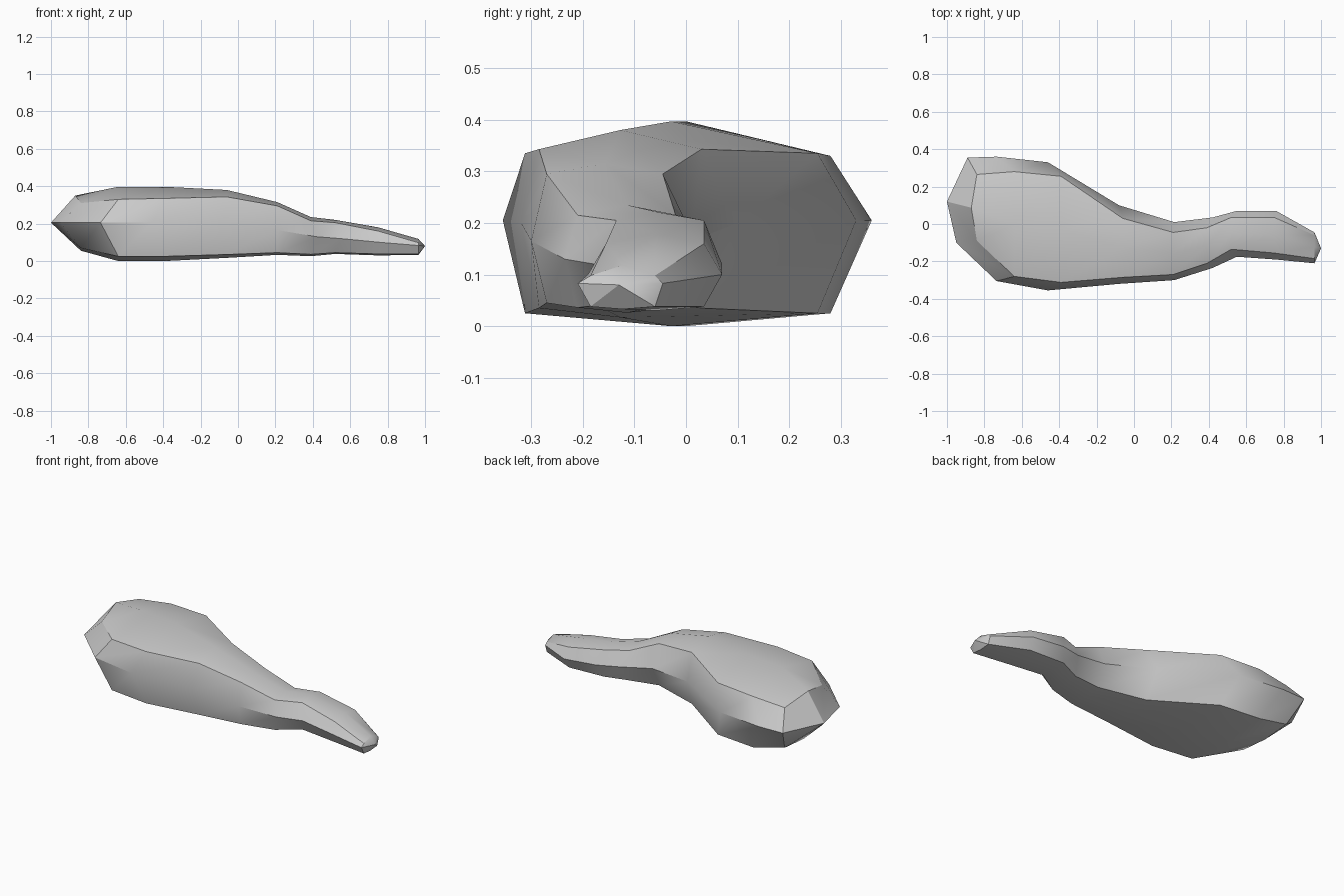
import bpy
import bmesh
from math import radians

default_cube = bpy.data.objects.get("Cube")
if default_cube:
    bpy.data.objects.remove(default_cube, do_unlink=True)


def make_material(name, color):
    material = bpy.data.materials.new(name)
    material.use_nodes = True
    material.diffuse_color = color
    shader = material.node_tree.nodes["Principled BSDF"]
    shader.inputs["Base Color"].default_value = color
    shader.inputs["Roughness"].default_value = 0.8
    return material


def octagon(crease_x, side_x, front, front_crease, back_crease, back,
            top, upper, side, lower, bottom):
    """One eight-sided section: a ridge, two shoulders, two flanks, a keel."""
    ridge_y = (front_crease + back_crease) / 2
    return [
        (crease_x, ridge_y, top),
        (crease_x, back_crease, upper),
        (side_x, back, side),
        (crease_x, back_crease, lower),
        (crease_x, ridge_y, bottom),
        (crease_x, front_crease, lower),
        (side_x, front, side),
        (crease_x, front_crease, upper),
    ]


def cap(bm, ring, tip):
    """Close an end with a fan of triangles around a tip point."""
    tip_vert = bm.verts.new(tip)
    for a, b in zip(ring, ring[1:] + ring[:1]):
        bm.faces.new((a, b, tip_vert))


# Sections from the broad end to the narrow end
sections = [
    (-.84, -.92, -.10, -.09, .265, .355, .35, .31, .205, .07, .055),
    (-.64, -.735, -.305, -.28, .28, .36, .397, .33, .205, .025, 0),
    (-.39, -.46, -.355, -.312, .255, .33, .397, .335, .205, .025, 0),
    (-.06, -.08, -.32, -.285, .03, .10, .38, .343, .20, .035, .017),
    (.21, .215, -.30, -.27, -.045, .01, .315, .295, .165, .045, .033),
    (.39, .42, -.235, -.21, -.02, .035, .235, .215, .13, .036, .026),
    (.52, .55, -.175, -.135, .035, .07, .22, .205, .12, .045, .038),
    (.75, .76, -.19, -.155, .035, .07, .18, .16, .10, .038, .03),
    (.965, .965, -.21, -.185, -.06, -.045, .118, .098, .083, .038, .033),
]

# Body and neck as one lofted surface
bm = bmesh.new()
rings = [[bm.verts.new(point) for point in octagon(*s)] for s in sections]
for first, second in zip(rings, rings[1:]):
    for i in range(8):
        j = (i + 1) % 8
        bm.faces.new((first[i], first[j], second[j], second[i]))

# Slant the broad end towards its front flank
rings[0][6].co.x -= .03
rings[0][2].co.x += .03
rings[0][0].co.x -= .03

cap(bm, rings[0], (-1, .12, .205))
cap(bm, rings[-1], (1, -.13, .08))
bmesh.ops.recalc_face_normals(bm, faces=bm.faces)

mesh = bpy.data.meshes.new("body")
bm.to_mesh(mesh)
bm.free()
body = bpy.data.objects.new("body", mesh)
bpy.context.collection.objects.link(body)
mesh.materials.append(make_material("plain grey", (.6, .6, .6, 1)))

# Smooth the flanks while keeping the long creases sharp
bpy.ops.object.select_all(action="DESELECT")
body.select_set(True)
bpy.context.view_layer.objects.active = body
bpy.ops.object.shade_smooth_by_angle(angle=radians(30))
